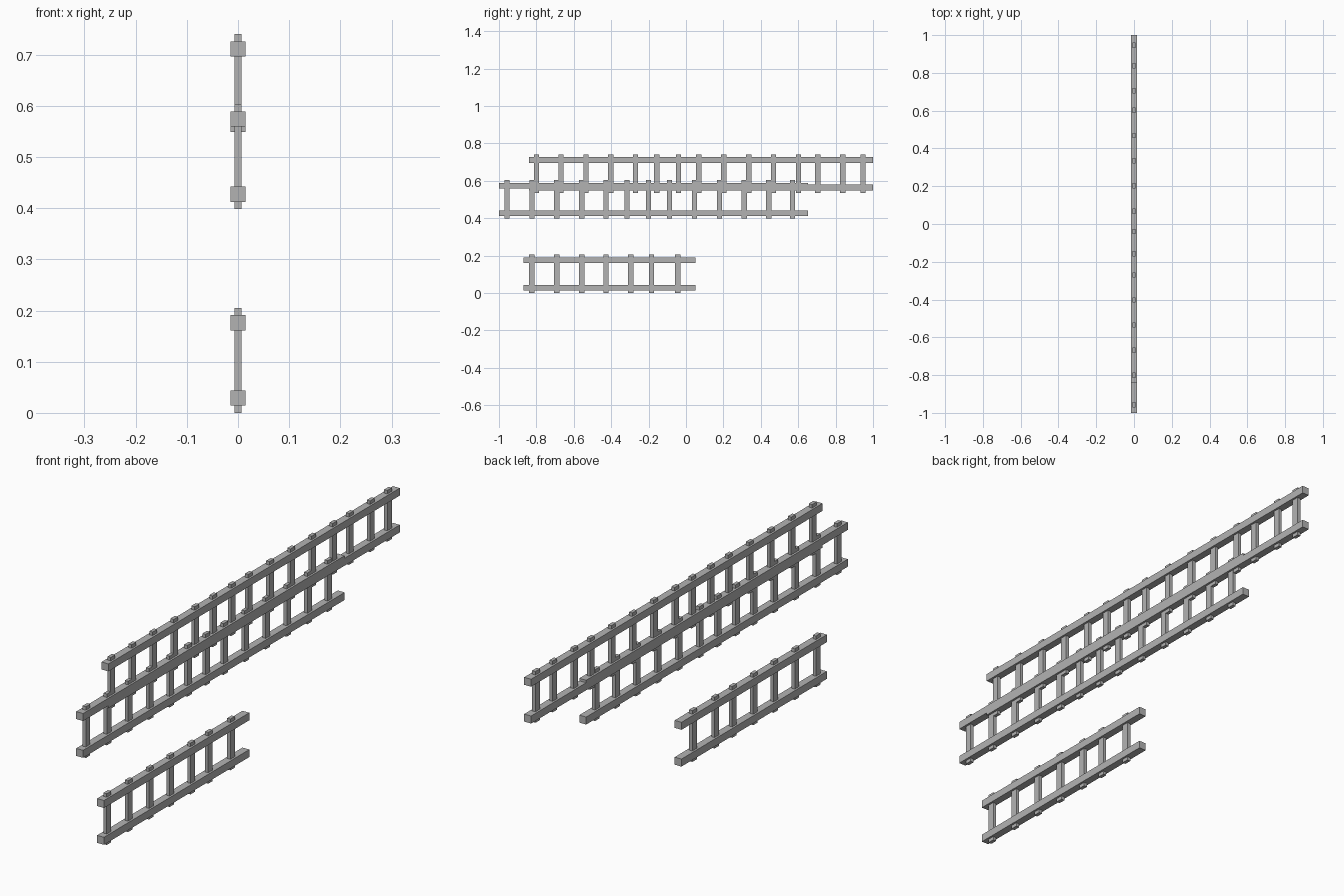
import bpy

if "Cube" in bpy.data.objects:
    bpy.data.objects.remove(bpy.data.objects["Cube"])

wood = bpy.data.materials.new("weathered grey")
wood.diffuse_color = (0.45, 0.45, 0.45, 1)
wood.use_nodes = True
wood.node_tree.nodes["Principled BSDF"].inputs["Base Color"].default_value = wood.diffuse_color

RAIL = 0.03                      # square rail section
RUNG_X, RUNG_Y, RUNG_Z = 0.014, 0.028, 0.205


def box(name, center, size):
    bpy.ops.mesh.primitive_cube_add(size=1, location=center)
    ob = bpy.context.object
    ob.name = name
    ob.scale = size
    bpy.ops.object.transform_apply(location=False, rotation=False, scale=True)
    ob.data.materials.append(wood)


def ladder(name, z, y0, y1, rungs):
    # two long rails
    for part, dz in (("lower_rail", 0.029), ("upper_rail", 0.176)):
        box(f"{name}_{part}", (0, (y0 + y1) / 2, z + dz), (RAIL, y1 - y0, RAIL))
    # rungs pass through both rails, ends showing
    for y in rungs:
        box(f"{name}_rung", (0, y, z + RUNG_Z / 2), (RUNG_X, RUNG_Y, RUNG_Z))


ladder("top_ladder", 0.535, -0.84, 1.0,
       (-0.80, -0.668, -0.535, -0.402, -0.27, -0.157, -0.04, 0.068,
        0.202, 0.335, 0.468, 0.602, 0.705, 0.838, 0.947))
ladder("middle_ladder", 0.398, -1.0, 0.652,
       (-0.957, -0.824, -0.691, -0.558, -0.428, -0.316, -0.2, -0.088,
        0.046, 0.179, 0.312, 0.442, 0.57))
ladder("bottom_ladder", 0.0, -0.868, 0.05,
       (-0.825, -0.691, -0.558, -0.428, -0.296, -0.184, -0.044))
